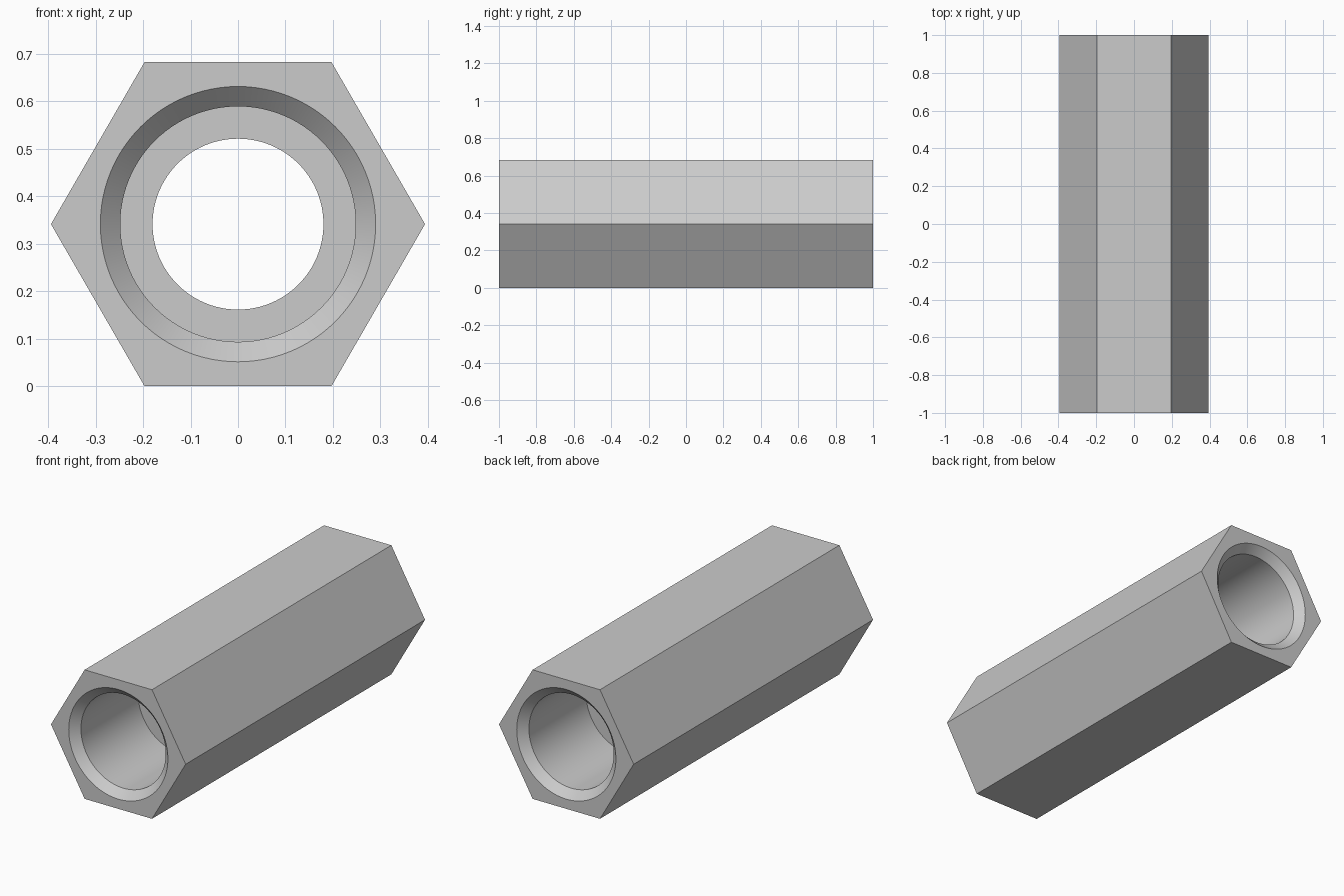
import bpy
import bmesh
import math
from mathutils import Matrix

cube = bpy.data.objects.get("Cube")
if cube:
    bpy.data.objects.remove(cube, do_unlink=True)

HEX_R = 0.394
MID_Z = HEX_R * math.sqrt(3) / 2
SEGMENTS = 96

steel = bpy.data.materials.new("grey steel")
steel.use_nodes = True
grey = (0.6, 0.6, 0.6, 1)
steel.diffuse_color = grey
steel.node_tree.nodes["Principled BSDF"].inputs["Base Color"].default_value = grey


def add_object(name, bm):
    """Turn the bmesh into an object with consistent outward normals."""
    bmesh.ops.recalc_face_normals(bm, faces=bm.faces)
    mesh = bpy.data.meshes.new(name)
    bm.to_mesh(mesh)
    bm.free()
    mesh.materials.append(steel)
    obj = bpy.data.objects.new(name, mesh)
    bpy.context.collection.objects.link(obj)
    return obj


# Hexagonal bar lying along y, flats at top and bottom
bm = bmesh.new()
bmesh.ops.create_cone(bm, cap_ends=True, segments=6, radius1=HEX_R,
                      radius2=HEX_R, depth=2)
# Put a corner on +x, then lay the bar down
corner = bm.verts[:][0].co
turn = Matrix.Rotation(-math.atan2(corner.y, corner.x), 4, 'Z')
lay = Matrix.Rotation(math.pi / 2, 4, 'X')
bm.transform(Matrix.Translation((0, 0, MID_Z)) @ lay @ turn)
nut = add_object("coupling_nut", bm)

# Stepped bore: chamfered wide holes at both ends, narrow hole in the middle
half = [(0.31, 1.02), (0.248, 0.958), (0.248, 0.48), (0.18, 0.48)]
profile = half + [(r, -y) for r, y in reversed(half)]
bm = bmesh.new()
rings = []
for r, y in profile:
    ring = []
    for i in range(SEGMENTS):
        a = math.tau * i / SEGMENTS
        ring.append(bm.verts.new((r * math.cos(a), y, MID_Z + r * math.sin(a))))
    rings.append(ring)
for a, b in zip(rings, rings[1:]):
    for i in range(SEGMENTS):
        j = (i + 1) % SEGMENTS
        bm.faces.new((a[i], a[j], b[j], b[i]))
bm.faces.new(rings[0])
bm.faces.new(rings[-1])
cutter = add_object("bore_cutter", bm)
cutter.hide_render = True

# Cut the bore and remove the cutter
bpy.ops.object.select_all(action='DESELECT')
bpy.context.view_layer.objects.active = nut
nut.select_set(True)
cut = nut.modifiers.new("bore", 'BOOLEAN')
cut.operation = 'DIFFERENCE'
cut.solver = 'EXACT'
cut.object = cutter
bpy.ops.object.modifier_apply(modifier=cut.name)
bpy.data.objects.remove(cutter, do_unlink=True)
bpy.ops.object.shade_smooth_by_angle(angle=math.radians(30))
